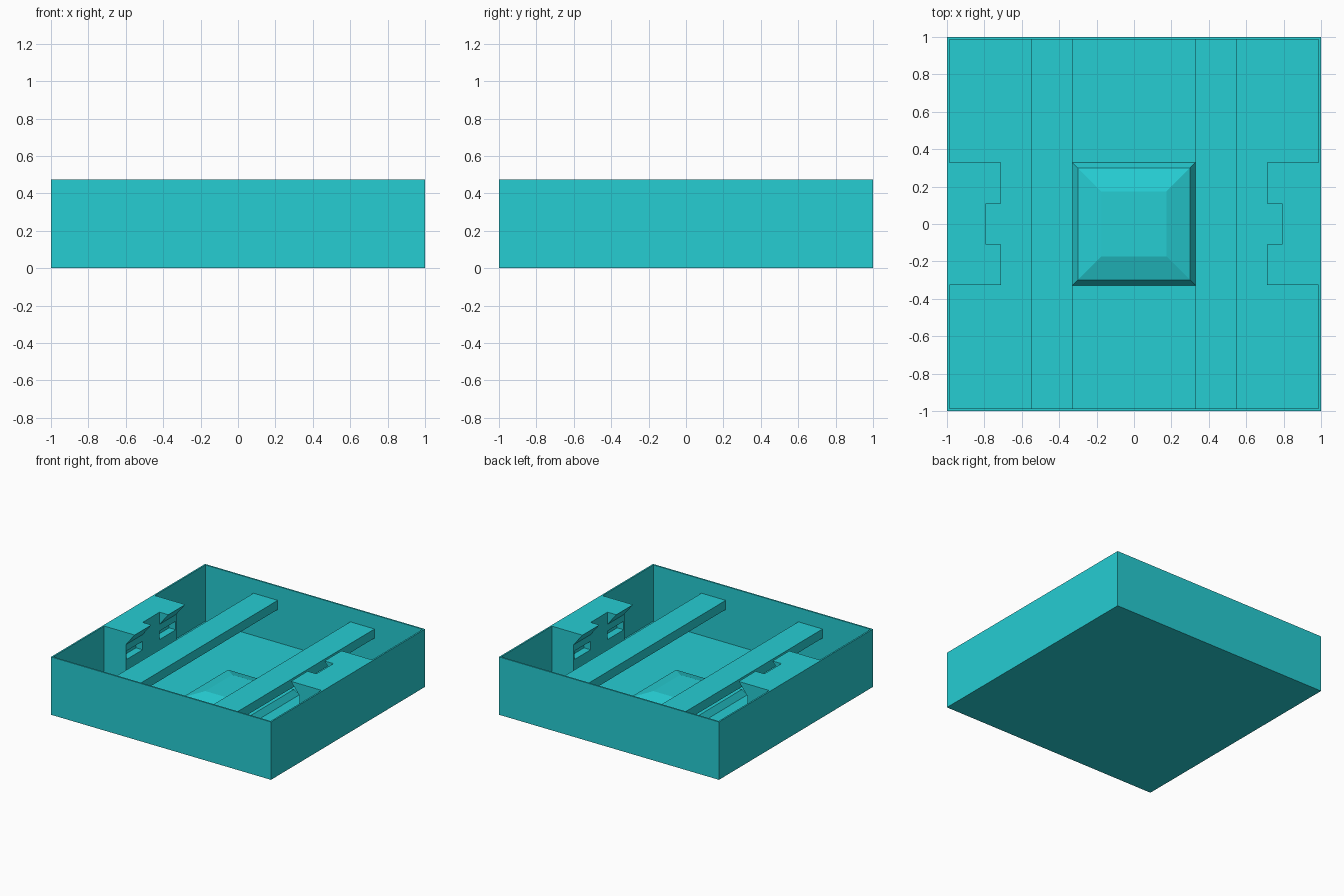
import bpy
import bmesh

cube = bpy.data.objects.get("Cube")
if cube:
    bpy.data.objects.remove(cube, do_unlink=True)

HEIGHT = 0.475
WALL = 0.013
INNER = 1 - WALL

teal = bpy.data.materials.new("turquoise plastic")
teal.use_nodes = True
COLOUR = (0.019, 0.61, 0.65, 1)
teal.diffuse_color = COLOUR
teal.node_tree.nodes["Principled BSDF"].inputs["Base Color"].default_value = COLOUR


def finish(name, bm):
    bmesh.ops.recalc_face_normals(bm, faces=bm.faces)
    mesh = bpy.data.meshes.new(name)
    bm.to_mesh(mesh)
    bm.free()
    mesh.materials.append(teal)
    obj = bpy.data.objects.new(name, mesh)
    bpy.context.collection.objects.link(obj)
    return obj


def prism(name, profile, y0, y1):
    """Extrude an x-z profile along y."""
    bm = bmesh.new()
    face = bm.faces.new([bm.verts.new((x, y0, z)) for x, z in profile])
    ext = bmesh.ops.extrude_face_region(bm, geom=[face])
    verts = [v for v in ext["geom"] if isinstance(v, bmesh.types.BMVert)]
    bmesh.ops.translate(bm, verts=verts, vec=(0, y1 - y0, 0))
    return finish(name, bm)


def box(name, x0, x1, y0, y1, z0, z1):
    return prism(name, [(x0, z0), (x1, z0), (x1, z1), (x0, z1)], y0, y1)


def loft(name, rings, cap_start=True):
    """Join square rings given as (half width, height)."""
    bm = bmesh.new()
    loops = [[bm.verts.new((sx * r, sy * r, z))
              for sx, sy in ((-1, -1), (1, -1), (1, 1), (-1, 1))]
             for r, z in rings]
    for a, b in zip(loops, loops[1:]):
        for i in range(4):
            j = (i + 1) % 4
            bm.faces.new((a[i], a[j], b[j], b[i]))
    bm.faces.new(loops[0])
    bm.faces.new(loops[-1])
    return finish(name, bm)


def cut(target, cutter):
    mod = target.modifiers.new("cut", "BOOLEAN")
    mod.operation = "DIFFERENCE"
    mod.solver = "EXACT"
    mod.object = cutter
    cutter.hide_render = True
    cutter.hide_set(True)


# Open tray: outside up, over the rim, down to the floor
loft("tray", [(1, 0), (1, HEIGHT), (INNER, HEIGHT), (INNER, WALL)])

# Raised pad in the middle of the floor
loft("centre_pad", [(0.33, WALL), (0.3, 0.06), (0.175, 0.1)])

for side, s in (("left", 1), ("right", -1)):
    # Bridge rail spanning front wall to back wall
    box(side + "_rail", s * 0.33, s * 0.55, -INNER, INNER, 0.285, 0.36)

    # Side block with an overhanging lip
    block = prism(side + "_block",
                  [(s * INNER, WALL), (s * INNER, HEIGHT), (s * 0.71, HEIGHT),
                   (s * 0.79, 0.375), (s * 0.79, WALL)], -0.327, 0.33)

    # Gap in the lip, and a pocket below each half of it
    cut(block, box(side + "_lip_gap_cutter", s * 0.6, s * 0.79, -0.11, 0.11, 0.3, 0.6))
    for end, y0, y1 in (("front", -0.32, -0.11), ("back", 0.11, 0.32)):
        cut(block, box(f"{side}_{end}_pocket_cutter",
                       s * 0.7, s * 0.85, y0, y1, 0.25, 0.32))
